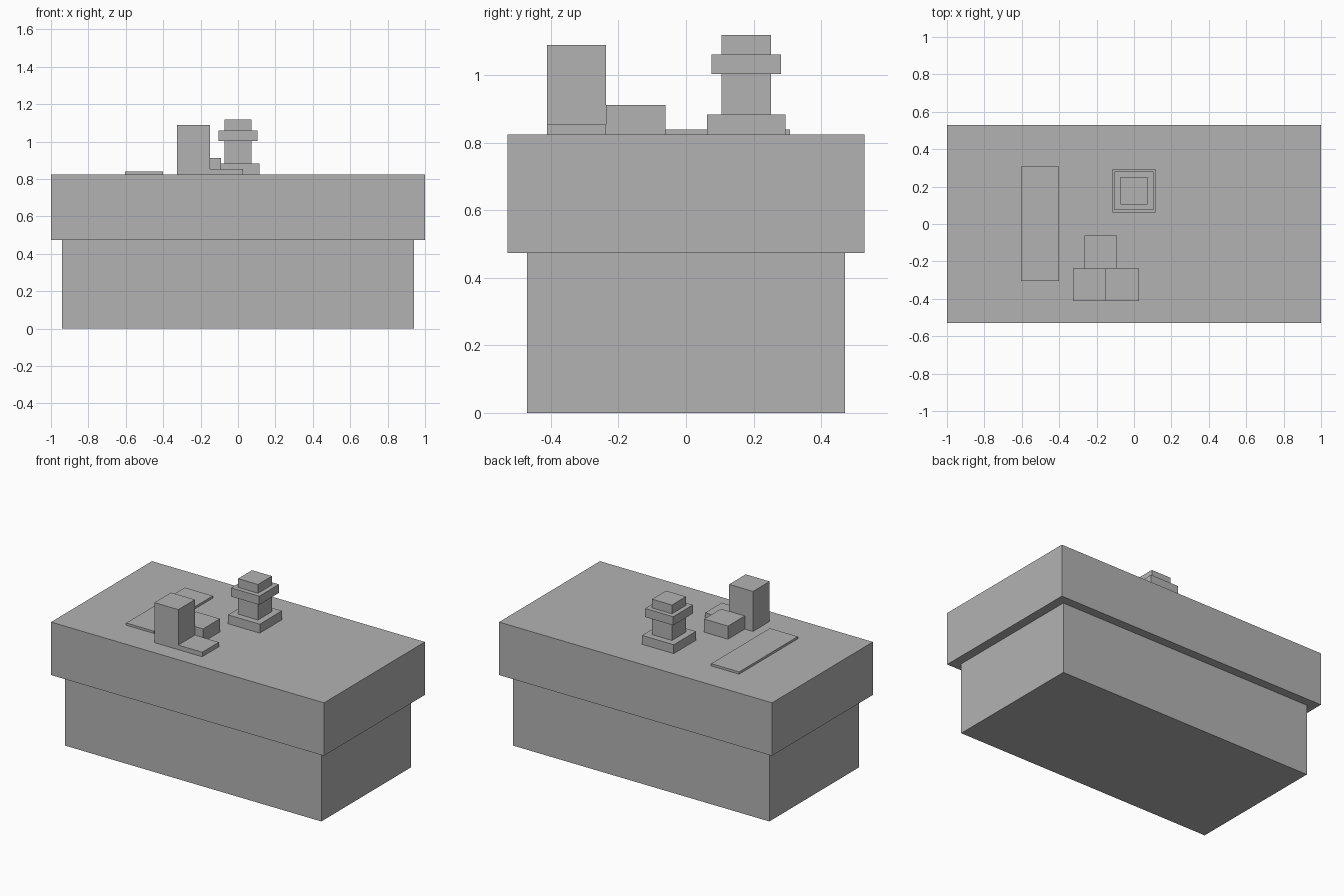
import bpy

# Remove the default cube
cube = bpy.data.objects.get("Cube")
if cube:
    bpy.data.objects.remove(cube, do_unlink=True)

# Single grey material
grey = bpy.data.materials.new("plain_grey")
grey.use_nodes = True
color = (0.45, 0.45, 0.45, 1)
grey.diffuse_color = color
grey.node_tree.nodes["Principled BSDF"].inputs["Base Color"].default_value = color


def box(name, x, y, z):
    """Add a box spanning the given (low, high) range on each axis."""
    spans = (x, y, z)
    bpy.ops.mesh.primitive_cube_add(size=1, location=[(a + b) / 2 for a, b in spans])
    obj = bpy.context.object
    obj.name = name
    obj.scale = [b - a for a, b in spans]
    bpy.ops.object.transform_apply(location=False, rotation=False, scale=True)
    obj.data.materials.append(grey)
    return obj


def square(name, half, z, cx=0.0, cy=0.178):
    """Add a square tier centred on the tower axis."""
    return box(name, (cx - half, cx + half), (cy - half, cy + half), z)


ledge, deck = 0.473, 0.824

# Main body: narrow lower block and overhanging slab
box("lower_block", (-0.94, 0.94), (-0.47, 0.47), (0, ledge))
box("upper_slab", (-1, 1), (-0.528, 0.528), (ledge, deck))

# Thin strip lying on the deck
box("flat_strip", (-0.605, -0.4), (-0.306, 0.308), (deck, 0.839))

# Stepped blocks near the front
front, back = -0.411, -0.237
box("tall_block", (-0.325, -0.15), (front, back), (deck, 1.089))
box("low_plate", (-0.15, 0.026), (front, back), (deck, 0.854))
box("short_block", (-0.265, -0.09), (back, -0.061), (deck, 0.911))

# Tiered tower: foot, shaft, collar and cap
square("tower_foot", 0.116, (deck, 0.883))
square("tower_shaft", 0.073, (0.883, 1.003))
square("tower_collar", 0.103, (1.003, 1.06))
square("tower_cap", 0.073, (1.06, 1.118))
